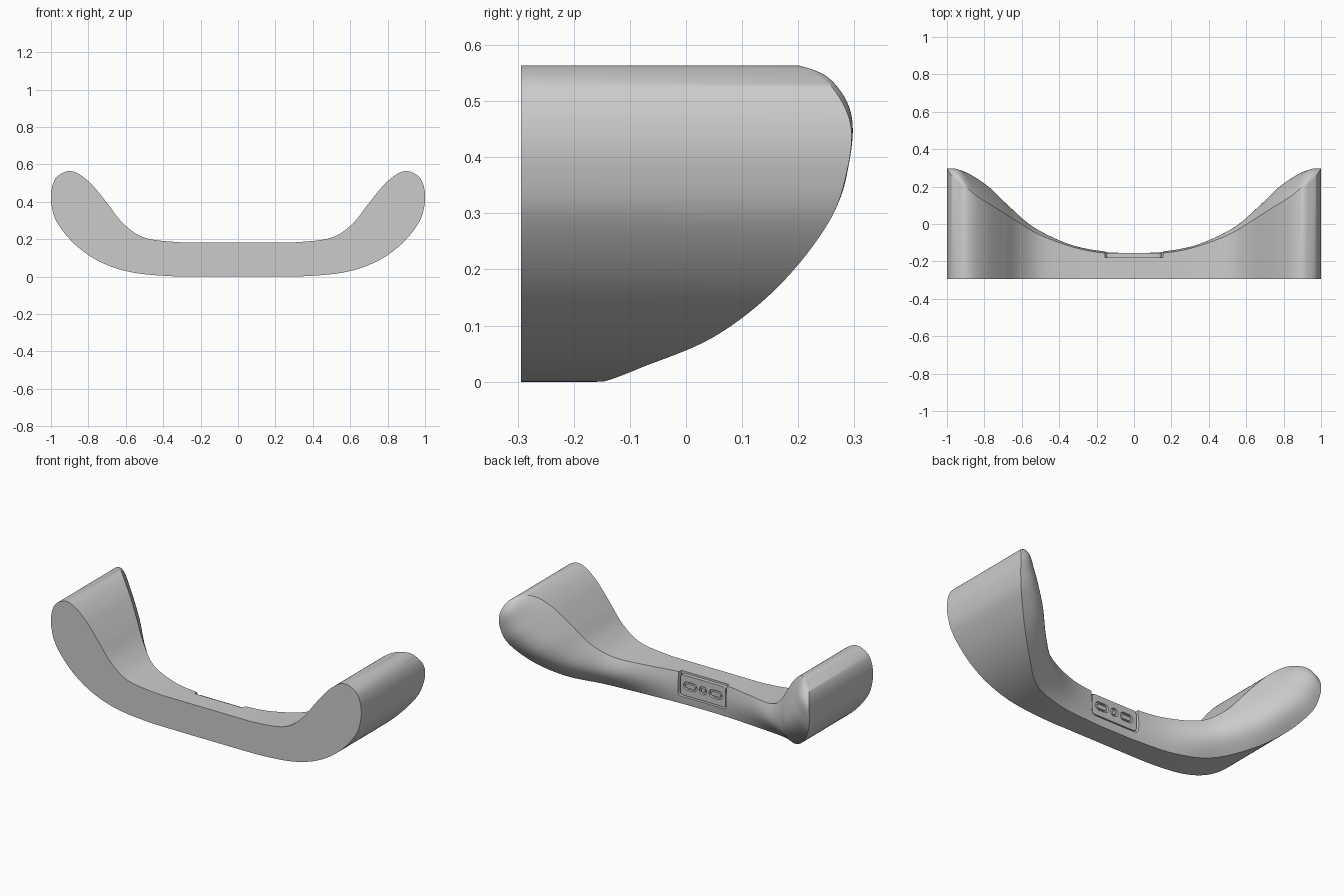
import bpy, bmesh, math
from mathutils import Vector

if "Cube" in bpy.data.objects:
    bpy.data.objects.remove(bpy.data.objects["Cube"])

FRONT = -0.294
# Half outlines from lobe tip to centre: x, back-edge y, z
OUTER = [(.93, .215, .557), (.975, .26, .525), (.998, .293, .46), (.997, .288, .38),
         (.965, .255, .285), (.87, .165, .17), (.74, .05, .08), (.58, -.08, .025),
         (.38, -.137, .003), (.16, -.157, 0), (0, -.16, 0)]
INNER = [(.93, .215, .557), (.89, .19, .563), (.845, .153, .545), (.79, .117, .50),
         (.745, .09, .45), (.69, .055, .38), (.61, .004, .28), (.50, -.06, .208),
         (.32, -.125, .184), (.16, -.155, .182), (0, -.158, .182)]
BULGE = [0, .025, .05, .065, .08, .09, .07, .05, .022, .01, .008]


def full(half):
    right = [Vector(p) for p in half]
    return right + [Vector((-p.x, p.y, p.z)) for p in reversed(right[:-1])]


def smooth(pts, before, after, steps=8):
    p = [before] + pts + [after]
    out = []
    for i in range(1, len(p) - 2):
        a, b, c, d = p[i - 1:i + 3]
        for k in range(steps):
            t = k / steps
            out.append(0.5 * (2 * b + (c - a) * t + (2 * a - 5 * b + 4 * c - d) * t * t
                              + (3 * b - a - 3 * c + d) * t ** 3))
    return out + [pts[-1]]


def finish(name, bm):
    bmesh.ops.recalc_face_normals(bm, faces=bm.faces)
    me = bpy.data.meshes.new(name)
    bm.to_mesh(me)
    bm.free()
    ob = bpy.data.objects.new(name, me)
    bpy.context.collection.objects.link(ob)
    return ob


def prism(name, x, z, w, h, r, y0, y1):
    """Rounded rectangle in xz, extruded along y."""
    bm = bmesh.new()
    ring = []
    for cx, cz, start in ((1, 1, 0), (-1, 1, 90), (-1, -1, 180), (1, -1, 270)):
        for k in range(9):
            a = math.radians(start + k * 11.25)
            ring.append((x + cx * (w / 2 - r) + r * math.cos(a),
                         z + cz * (h / 2 - r) + r * math.sin(a)))
    f = bm.faces.new([bm.verts.new((px, y0, pz)) for px, pz in ring])
    ext = bmesh.ops.extrude_face_region(bm, geom=[f])
    for v in ext["geom"]:
        if isinstance(v, bmesh.types.BMVert):
            v.co.y = y1
    bmesh.ops.remove_doubles(bm, verts=bm.verts, dist=1e-5)
    return finish(name, bm)


def cut(ob, cutter):
    m = ob.modifiers.new("cut", 'BOOLEAN')
    m.operation, m.solver, m.object = 'DIFFERENCE', 'EXACT', cutter
    bpy.context.view_layer.objects.active = ob
    bpy.ops.object.modifier_apply(modifier=m.name)
    bpy.data.objects.remove(cutter)


# Main cradle body: ribs from outer to inner outline, domed at the back
o, n = full(OUTER), full(INNER)
outer, inner = smooth(o, n[1], n[-2]), smooth(n, o[1], o[-2])
b = [Vector((0, v, 0)) for v in BULGE]
b = b + b[-2::-1]
bulge = smooth(b, b[0], b[-1])
bm = bmesh.new()
N = 20
loops = []
for p, q, h in zip(outer, inner, bulge):
    row = []
    for k in range(N + 1):
        t = k / N
        c = p.lerp(q, t)
        c.y += max(h.y, 0) * math.sin(math.pi * t)
        row.append(bm.verts.new(c))
    row.append(bm.verts.new((q.x, FRONT, q.z)))
    row.append(bm.verts.new((p.x, FRONT, p.z)))
    loops.append(row)
# collapse the tip ribs onto single points
for row in (loops[0], loops[-1]):
    for v in row[:N + 1]:
        v.co = row[0].co
for r0, r1 in zip(loops, loops[1:]):
    for k in range(N + 3):
        j = (k + 1) % (N + 3)
        bm.faces.new((r0[k], r0[j], r1[j], r1[k]))
bmesh.ops.remove_doubles(bm, verts=bm.verts, dist=1e-5)
body = finish("cradle_body", bm)

# Connector recess, open at the upper edge
cut(body, prism("recess_cutter", 0, .125, .31, .16, .022, -.178, -.1))

# Connector pad with three pockets, each holding a contact
pad = prism("connector_pad", 0, .112, .292, .118, .016, -.182, -.156)
sockets = [(-.082, .085, .048), (0, .048, .048), (.082, .085, .048)]
parts = [body, pad]
for i, (x, w, h) in enumerate(sockets):
    cut(pad, prism("pocket_cutter", x, .112, w, h, h / 2 - .001, -.17, -.1))
    parts.append(prism(f"contact_{i + 1}", x, .112, w - .024, h - .024,
                       h / 2 - .013, -.172, -.158))

for ob in parts:
    bpy.ops.object.select_all(action='DESELECT')
    ob.select_set(True)
    bpy.context.view_layer.objects.active = ob
    bpy.ops.object.shade_smooth_by_angle(angle=math.radians(30))
